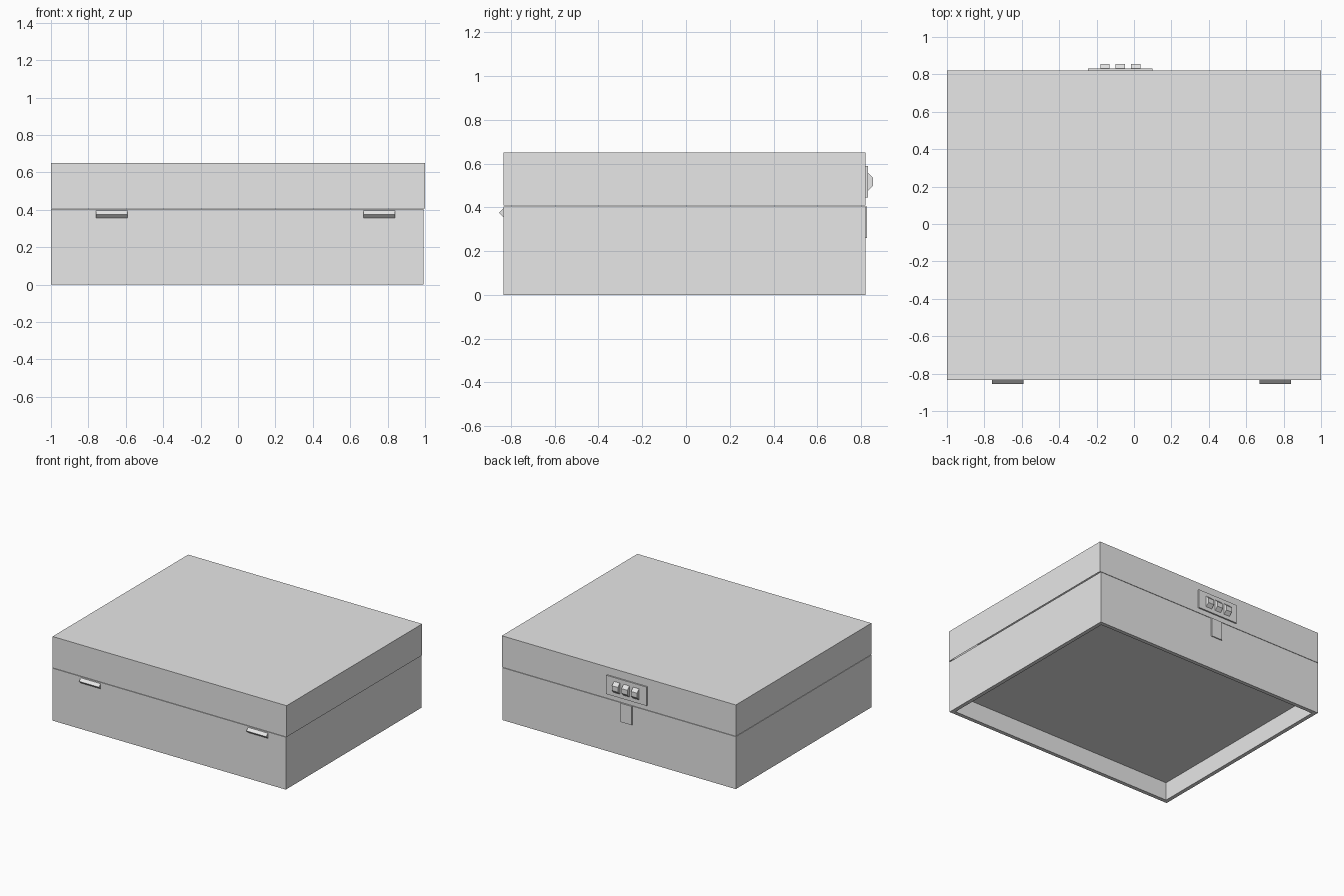
import bpy, bmesh, math
from mathutils import Matrix, Vector

cube = bpy.data.objects.get("Cube")
if cube:
    bpy.data.objects.remove(cube, do_unlink=True)

grey = bpy.data.materials.new("plain_grey")
grey.use_nodes = True
COLOUR = (0.8, 0.8, 0.8, 1)
grey.diffuse_color = COLOUR
grey.node_tree.nodes["Principled BSDF"].inputs["Base Color"].default_value = COLOUR
grey.use_backface_culling = True


def finish(bm, name):
    mesh = bpy.data.meshes.new(name)
    bm.to_mesh(mesh)
    bm.free()
    mesh.materials.append(grey)
    obj = bpy.data.objects.new(name, mesh)
    bpy.context.collection.objects.link(obj)
    return obj


def box(name, lo, hi, inward=None, inset=0):
    """Box between two corners. With inward (axis, sign) it is a case panel:
    faces point into the sheet and the inner side can be inset."""
    lo, hi = Vector(lo), Vector(hi)
    mid, size = (lo + hi) / 2, hi - lo
    bm = bmesh.new()
    bmesh.ops.create_cube(bm, size=1)
    for v in bm.verts:
        v.co = mid + v.co * size
    if inward:
        axis, sign = inward
        for v in bm.verts:
            if (v.co[axis] - mid[axis]) * sign < 0:
                for other in {0, 1, 2} - {axis}:
                    v.co[other] -= math.copysign(inset, v.co[other] - mid[other])
        bmesh.ops.reverse_faces(bm, faces=bm.faces[:])
    return finish(bm, name)


FRONT, BACK, SEAM, TOP, WALL = -0.835, 0.82, 0.405, 0.65, 0.03


def case_walls(name, left, right, z0, z1, side_inset):
    """Four sheet walls of one half of the case."""
    box(name + "_front_wall", (right, FRONT, z0), (left, FRONT + WALL, z1), (1, -1))
    box(name + "_back_wall", (right, BACK - WALL, z0), (left, BACK, z1), (1, 1))
    box(name + "_left_wall", (left - WALL, FRONT, z0), (left, BACK, z1), (0, 1), side_inset)
    box(name + "_right_wall", (right, FRONT, z0), (right + WALL, BACK, z1), (0, -1), side_inset)


# Case halves, lid top and raised floor
case_walls("base", 0.993, -1, 0, SEAM, 0)
case_walls("lid", 1, -1, SEAM + 0.003, TOP, WALL)
box("lid_top", (-1, FRONT, TOP - WALL), (1, BACK, TOP), (2, 1))
box("raised_floor", (-0.97, FRONT + WALL, 0.14), (0.96, BACK - WALL, 0.15))

# Wedge hinges on the front
for side, x0 in (("right", -0.76), ("left", 0.67)):
    bm = bmesh.new()
    profile = [(FRONT + WALL, 0.355), (FRONT, 0.355), (-0.855, 0.375),
               (FRONT, 0.395), (FRONT + WALL, 0.395)]
    face = bm.faces.new([bm.verts.new((x0, y, z)) for y, z in profile])
    out = bmesh.ops.extrude_face_region(bm, geom=[face])
    moved = [g for g in out["geom"] if isinstance(g, bmesh.types.BMVert)]
    bmesh.ops.translate(bm, vec=(0.17, 0, 0), verts=moved)
    bmesh.ops.recalc_face_normals(bm, faces=bm.faces[:])
    finish(bm, side + "_hinge")

# Lock plate and catch on the back
box("lock_plate", (-0.245, BACK - WALL, 0.445), (0.1, 0.831, 0.59))
box("lock_catch", (-0.115, BACK - WALL, 0.26), (-0.02, 0.828, 0.405))

# Number dials
for i in range(3):
    bm = bmesh.new()
    spin = Matrix.Rotation(math.pi / 2, 4, "Y") @ Matrix.Rotation(math.pi / 8, 4, "Z")
    bmesh.ops.create_cone(bm, cap_ends=True, segments=8, radius1=0.048,
                          radius2=0.048, depth=0.05, matrix=spin)
    bmesh.ops.translate(bm, vec=(-0.155 + 0.082 * i, 0.811, 0.517), verts=bm.verts[:])
    finish(bm, "dial_%d" % (i + 1))
